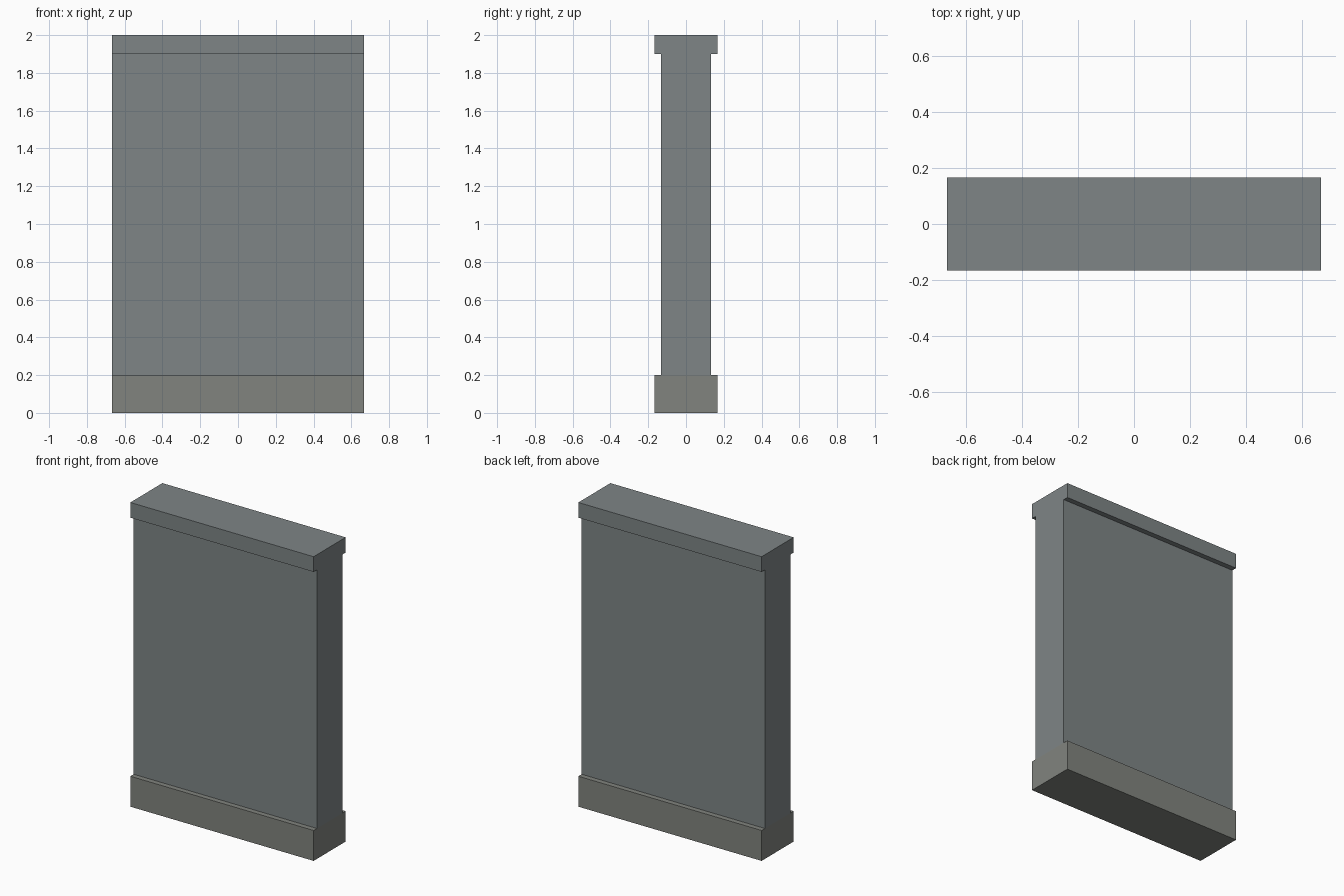
import bpy

if "Cube" in bpy.data.objects:
    bpy.data.objects.remove(bpy.data.objects["Cube"])

WIDTH = 1.333


def material(name, color):
    mat = bpy.data.materials.new(name)
    mat.diffuse_color = (*color, 1.0)
    mat.use_nodes = True
    mat.node_tree.nodes["Principled BSDF"].inputs["Base Color"].default_value = mat.diffuse_color
    return mat


def slab(name, depth, z0, z1, mat):
    """Full-width box spanning z0..z1, centred on x and y."""
    bpy.ops.mesh.primitive_cube_add(size=1, location=(0, 0, (z0 + z1) / 2))
    obj = bpy.context.object
    obj.name = name
    obj.scale = (WIDTH, depth, z1 - z0)
    bpy.ops.object.transform_apply(location=False, rotation=False, scale=True)
    obj.data.materials.append(mat)
    return obj


plaster = material("cool_grey", (0.21, 0.235, 0.24))
stone = material("warm_grey", (0.22, 0.23, 0.21))

# Projecting plinth, recessed wall panel, projecting coping
slab("wall_base", 0.333, 0.0, 0.2, stone)
slab("wall_panel", 0.264, 0.2, 1.9, plaster)
slab("wall_cap", 0.333, 1.9, 2.0, plaster)
